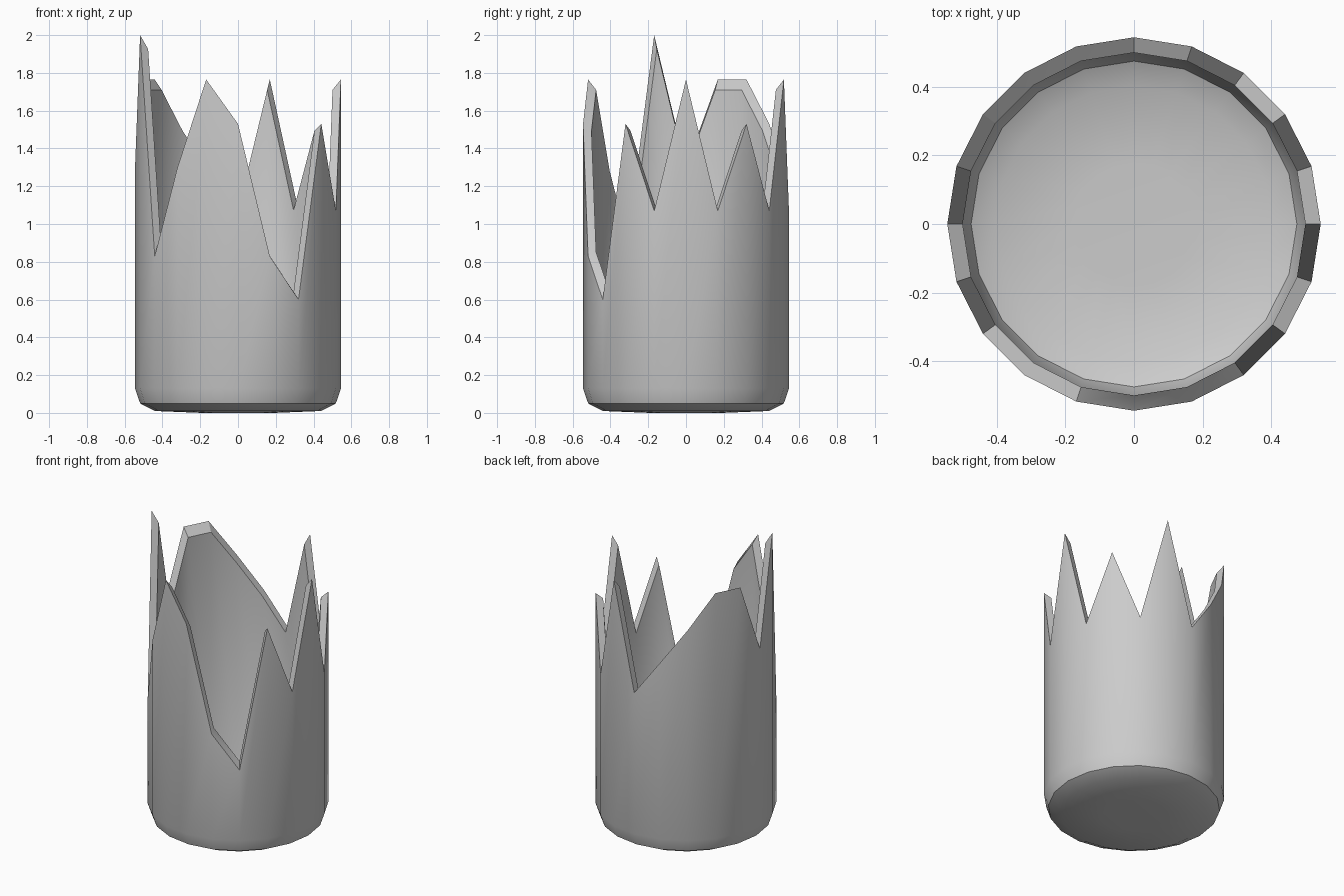
import bpy, bmesh, math

if "Cube" in bpy.data.objects:
    bpy.data.objects.remove(bpy.data.objects["Cube"])

SIDES = 20
R = 0.545
# Broken rim heights, counter-clockwise from +x
RIM = [1.765, 1.07, 1.53, 1.07, 1.765, 1.07, 1.30, 1.53, 1.765, 1.765,
       1.30, 2.0, 0.83, 1.30, 1.765, 1.53, 0.83, 0.60, 1.53, 1.07]
# Rounded base profile (radius, height)
BASE = [(0.19, 0.0), (0.44, 0.01), (0.518, 0.05), (R, 0.13)]

bm = bmesh.new()


def ring(radius, heights):
    return [bm.verts.new((radius * math.cos(2 * math.pi * i / SIDES),
                          radius * math.sin(2 * math.pi * i / SIDES), h))
            for i, h in enumerate(heights)]


def bridge(a, b):
    for i in range(SIDES):
        j = (i + 1) % SIDES
        bm.faces.new((a[i], a[j], b[j], b[i]))


def shell(scale, lift):
    """Base plus jagged wall; returns the rim ring."""
    rings = [ring(r * scale, [z * scale + lift] * SIDES) for r, z in BASE]
    rings.append(ring(R * scale, [z * scale + lift for z in RIM]))
    bm.faces.new(rings[0])
    for a, b in zip(rings, rings[1:]):
        bridge(a, b)
    return rings[-1]


# Outer shell, slightly shrunken inner shell, and the rim joining them
outer = shell(1.0, 0.0)
inner = shell(0.918, 0.09)
bridge(outer, inner)
bmesh.ops.recalc_face_normals(bm, faces=bm.faces)

mesh = bpy.data.meshes.new("broken_cup")
bm.to_mesh(mesh)
bm.free()
cup = bpy.data.objects.new("broken_cup", mesh)
bpy.context.collection.objects.link(cup)
bpy.context.view_layer.objects.active = cup
cup.select_set(True)
bpy.ops.object.shade_smooth_by_angle(angle=math.radians(30))
